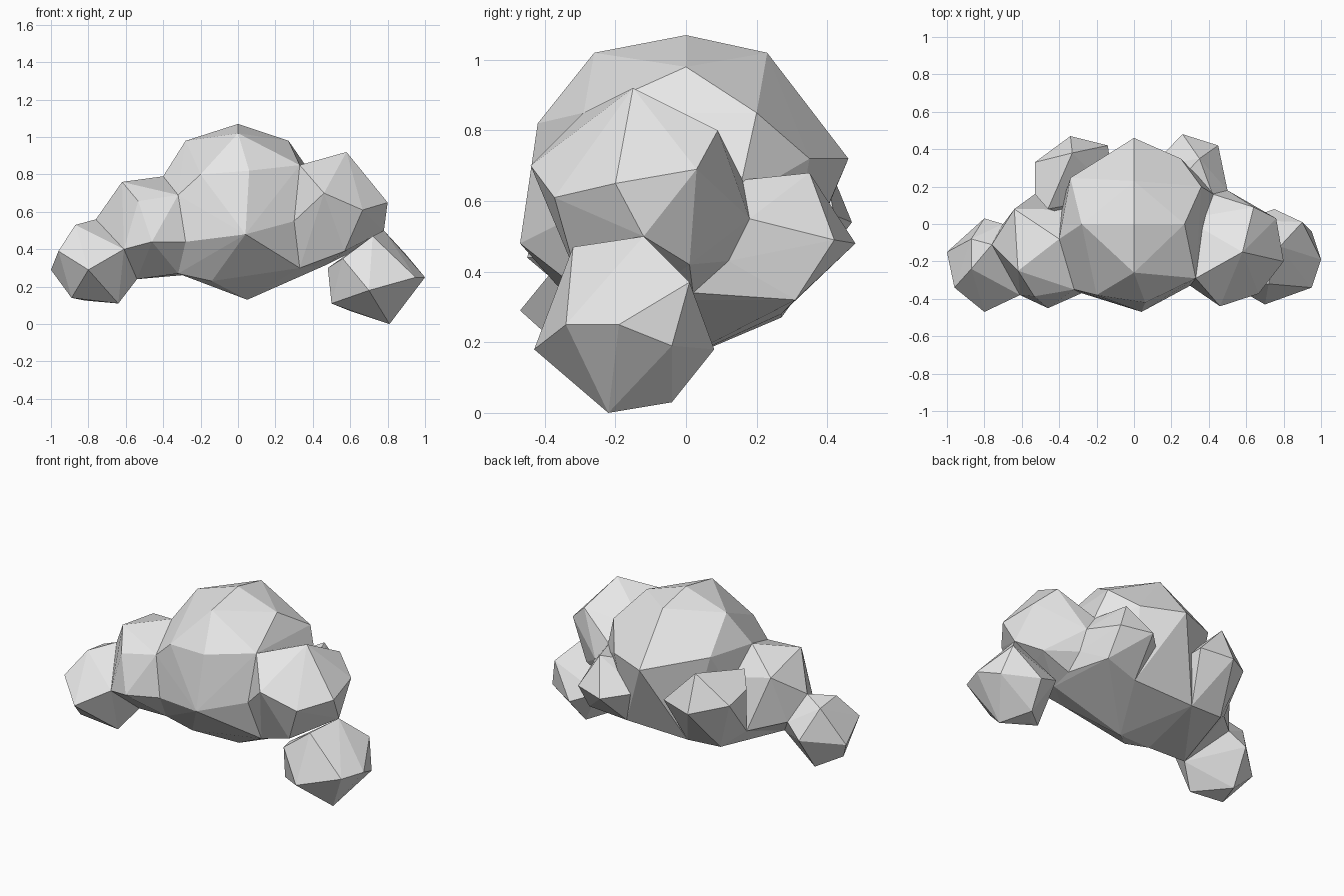
import bpy
import bmesh
from mathutils import Vector

default_cube = bpy.data.objects.get("Cube")
if default_cube:
    bpy.data.objects.remove(default_cube, do_unlink=True)

# One pale material for the whole cloud
cloud_white = bpy.data.materials.new("cloud_white")
cloud_white.use_nodes = True
pale = (0.8, 0.8, 0.8, 1.0)
cloud_white.diffuse_color = pale
cloud_white.node_tree.nodes["Principled BSDF"].inputs["Base Color"].default_value = pale


def make_hull(name, corners):
    """Flat-faced solid around corners given in hundredths of a unit."""
    mesh = bpy.data.meshes.new(name)
    solid = bmesh.new()
    for corner in corners:
        solid.verts.new(Vector(corner) / 100)
    hull = bmesh.ops.convex_hull(solid, input=solid.verts[:])
    unused = [item for item in hull["geom_interior"]
              if isinstance(item, bmesh.types.BMVert)]
    bmesh.ops.delete(solid, geom=unused, context="VERTS")
    bmesh.ops.recalc_face_normals(solid, faces=solid.faces[:])
    solid.to_mesh(mesh)
    solid.free()
    mesh.materials.append(cloud_white)
    part = bpy.data.objects.new(name, mesh)
    bpy.context.collection.objects.link(part)


def sphere_directions():
    """Evenly spread unit directions taken from a coarse ball."""
    ball = bmesh.new()
    bmesh.ops.create_icosphere(ball, subdivisions=2, radius=1.0)
    directions = [vert.co.normalized() for vert in ball.verts]
    ball.free()
    return directions


def make_puff(name, centre, radius, spacing, corners):
    """Faceted puff: chosen corners, with the gaps filled at even spacing."""
    middle = Vector(centre)
    offsets = [Vector(corner) - middle for corner in corners]
    for direction in sphere_directions():
        if all(direction.angle(offset) > spacing for offset in offsets):
            offsets.append(direction * radius)
    make_hull(name, [middle + offset for offset in offsets])


# Corners where neighbouring puffs meet
left_front, left_top, left_under = (30, -33, 55), (33, -29, 85), (33, -24, 30)
left_rear, left_low, left_side = (50, 18, 55), (50, 2, 34), (50, 12, 43)
left_notch, left_heel = (42, 16, 66), (45, 31, 32)
right_front, right_top, right_under = (-28, -37, 44), (-40, -8, 79), (-32, -25, 27)
right_brow, right_side, right_low = (-32, -35, 69), (-53, 16, 37), (-42, 26, 28)
arm_under, arm_front = (-54, -20, 24), (-61, -38, 40)
arm_top, arm_rear = (-76, -11, 56), (-70, 0, 41)
back_left_low, back_right_low = (22, 27, 28), (-20, 27, 27)
base = (5, -6, 13)

# Large central puff
make_puff("centre_puff", (0, 0, 60), 47, 0.56, [
    (0, 0, 107), (-28, 0, 98), (27, 0, 98), (0, -26, 102), (0, 23, 102),
    (4, -47, 48), (6, -42, 82), (-20, -38, 80), (-14, -25, 23), (0, 46, 72),
    (36, 20, 85), (25, 35, 72), base, left_front, left_top, left_under,
    right_front, right_top, right_under, right_brow,
    back_left_low, back_right_low])

# Left arm of the cloud: raised middle puff and drooping end puff
make_puff("left_middle_puff", (49, -13, 61), 30, 0.65, [
    (58, -15, 92), (80, -20, 65), (64, 9, 80), (46, -44, 70),
    (57, -31, 39), (78, -12, 50), (76, 3, 69), (68, 1, 42), (48, -13, 32),
    left_front, left_top, left_under, left_rear, left_low, left_side,
    left_notch])
make_puff("left_end_puff", (74, -18, 25), 25, 0.7, [
    (100, -19, 25), (95, -34, 25), (81, -22, 0), (70, -43, 18),
    (72, -4, 3), (60, -20, 7), (75, 8, 18), (50, -25, 11), (48, -18, 30),
    (95, -4, 19), (72, -32, 47), (78, -12, 50), (90, 1, 37), (56, -35, 35)])

# Right arm of the cloud: middle puff and end puff
make_puff("right_middle_puff", (-46, -16, 51), 28, 0.65, [
    (-62, -25, 76), (-46, -45, 44), (-64, 8, 70), right_top, right_brow,
    right_front, right_under, right_side, arm_under, arm_front, arm_top,
    arm_rear])
make_puff("right_end_puff", (-78, -22, 33), 24, 0.75, [
    (-80, -47, 29), (-100, -15, 29), (-96, -34, 39), (-87, -24, 53),
    (-87, -8, 51), (-89, -28, 14), (-64, -27, 11), (-80, 3, 33),
    arm_under, arm_front, arm_top, arm_rear])

# Two puffs on the back
make_puff("left_back_puff", (30, 24, 50), 22, 1.0, [
    (26, 48, 48), (45, 42, 49), (35, 35, 68), left_heel,
    left_rear, left_side, left_notch, back_left_low])
make_puff("right_back_puff", (-33, 22, 52), 24, 0.9, [
    (-34, 47, 54), (-53, 33, 59), (-53, 16, 63), (-14, 42, 56),
    (-33, 38, 76), (-46, 8, 71), right_side, right_low, back_right_low])

# Necks that fill the underside between the arms and the centre
make_hull("left_neck", [
    base, left_under, left_low, left_side, left_front, left_rear,
    (48, -13, 32), left_heel, back_left_low])
make_hull("right_neck", [
    right_under, right_front, right_top, right_side, right_low, arm_under,
    back_right_low])
